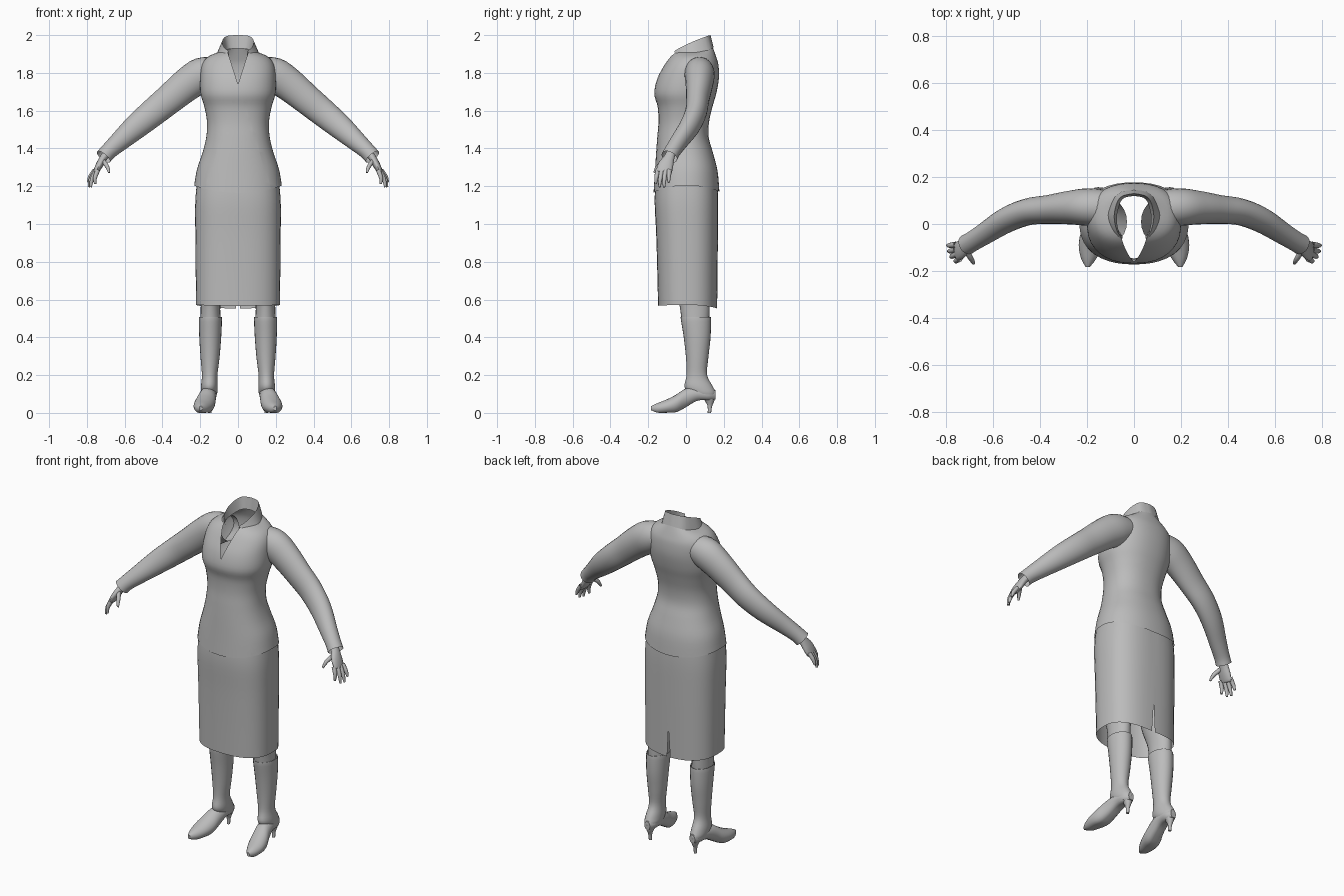
import bpy, bmesh
from math import cos, sin, pi, radians
from mathutils import Vector

cube = bpy.data.objects.get("Cube")
if cube:
    bpy.data.objects.remove(cube)

grey = bpy.data.materials.new("plain_grey")
grey.use_nodes = True
grey.diffuse_color = (0.5, 0.5, 0.5, 1)
grey.node_tree.nodes["Principled BSDF"].inputs["Base Color"].default_value = (0.5, 0.5, 0.5, 1)


def smooth_rows(rows, steps):
    """Catmull-Rom interpolation of parameter rows."""
    out = []
    last = len(rows) - 1
    for i in range(last):
        quad = [rows[max(i - 1, 0)], rows[i], rows[i + 1], rows[min(i + 2, last)]]
        for s in range(steps):
            t = s / steps
            out.append([b + 0.5 * t * (c - a + t * (2*a - 5*b + 4*c - d + t * (3*(b - c) + d - a)))
                        for a, b, c, d in zip(*quad)])
    return out + [list(rows[-1])]


def skin(name, rows, ring, steps=4, closed=True, cap_start=False, cap_end=False,
         mirror=False, cut=None, angle=50):
    """Loft rings made from interpolated rows; optionally cut a V out of it."""
    rows = smooth_rows(rows, steps)
    bm = bmesh.new()
    loops = []
    for i, row in enumerate(rows):
        ahead, behind = rows[min(i + 1, len(rows) - 1)], rows[max(i - 1, 0)]
        tangent = Vector(ahead[:3]) - Vector(behind[:3])
        loops.append([bm.verts.new(p) for p in ring(row, tangent)])
    n = len(loops[0])
    for a, b in zip(loops, loops[1:]):
        for j in range(n if closed else n - 1):
            k = (j + 1) % n
            bm.faces.new((a[j], a[k], b[k], b[j]))
    if cap_start:
        bm.faces.new(loops[0][::-1])
    if cap_end:
        bm.faces.new(loops[-1])
    if cut:
        cut_v(bm, *cut)
    bmesh.ops.recalc_face_normals(bm, faces=bm.faces[:])
    mesh = bpy.data.meshes.new(name)
    bm.to_mesh(mesh)
    bm.free()
    mesh.polygons.foreach_set("use_smooth", [True] * len(mesh.polygons))
    mesh.set_sharp_from_angle(angle=radians(angle))
    mesh.materials.append(grey)
    obj = bpy.data.objects.new(name, mesh)
    bpy.context.collection.objects.link(obj)
    if mirror:
        mod = obj.modifiers.new("mirror", 'MIRROR')
        mod.merge_threshold = 0.0005
    return obj


def cut_v(bm, apex, slope, side):
    """Remove a wedge with its point at height apex, on the front or back."""
    for sign in (1, -1):
        faces = [f for f in bm.faces if f.calc_center_median().y * side > 0.02]
        geom = set(faces)
        for f in faces:
            geom.update(f.verts, f.edges)
        bmesh.ops.bisect_plane(bm, geom=list(geom), dist=1e-5, plane_co=(0, 0, apex),
                               plane_no=(sign, 0, -slope))
    gone = [f for f in bm.faces if f.calc_center_median().y * side > 0.02
            and abs(f.calc_center_median().x) < (f.calc_center_median().z - apex) * slope]
    bmesh.ops.delete(bm, geom=gone, context='FACES')


def body_ring(power=2.3, n=40):
    """Row: centre x, height, front lift, back lift, half width, front y, back y."""
    def ring(row, _):
        cx, z, lift_f, lift_b, hw, yf, yb = row
        pts = []
        for i in range(n):
            c, s = cos(2 * pi * i / n), sin(2 * pi * i / n)
            r = (abs(c) ** power + abs(s) ** power) ** (-1 / power)
            lift = (lift_b if s > 0 else lift_f) * s * s
            pts.append((cx + hw * c * r, (yf + yb) / 2 + s * r * (yb - yf) / 2, z + lift))
        return pts
    return ring


def tube_ring(n=16, across=Vector((0, 1, 0))):
    """Row: centre x, y, z, radius across, radius upright."""
    def ring(row, tangent):
        t = tangent.normalized()
        u = (across - t * across.dot(t)).normalized()
        v = t.cross(u)
        return [Vector(row[:3]) + u * cos(2*pi*i/n) * row[3] + v * sin(2*pi*i/n) * row[4]
                for i in range(n)]
    return ring


def foot_ring(row, _, n=20):
    """Row: y, centre x, half width, sole height, top height."""
    y, cx, hw, low, high = row
    return [(cx + hw * cos(2*pi*i/n), y,
             (low + high) / 2 + (high - low) / 2 * max(-0.85, sin(2*pi*i/n)) )
            for i in range(n)]


# Fitted blouse with an open V neck
skin("blouse", [
    (0, 1.205, -.04, -.035, .232, -.172, .177),
    (0, 1.29, -.02, -.01, .217, -.165, .167),
    (0, 1.38, 0, 0, .187, -.158, .142),
    (0, 1.46, 0, 0, .168, -.152, .120),
    (0, 1.54, 0, 0, .164, -.146, .122),
    (0, 1.62, 0, 0, .178, -.150, .140),
    (0, 1.69, 0, 0, .198, -.168, .160),
    (0, 1.77, 0, 0, .200, -.152, .174),
    (0, 1.84, 0, 0, .192, -.116, .172),
    (0, 1.885, 0, 0, .160, -.085, .160),
    (0, 1.915, 0, .03, .090, -.055, .138)],
    body_ring(), cut=(1.74, .32, -1))

# Folded collar: inner edge, fold, outer edge
skin("collar", [
    (0, .120, 1.930, 0, .130, 2.0, 0, .146, 1.935),
    (.050, .105, 1.925, .060, .112, 1.995, .070, .128, 1.925),
    (.072, .040, 1.910, .084, .042, 1.968, .114, .050, 1.893),
    (.068, -.020, 1.900, .074, -.025, 1.937, .127, .000, 1.862),
    (.048, -.052, 1.890, .050, -.062, 1.915, .123, -.036, 1.840)],
    lambda row, _: [row[0:3], row[3:6], row[6:9]], closed=False, mirror=True, angle=40)

# Sleeves bending forward at the elbow, open at the cuff
skin("sleeves", [
    (.10, .065, 1.815, .075, .070),
    (.19, .072, 1.790, .080, .092),
    (.27, .070, 1.738, .072, .088),
    (.36, .062, 1.664, .062, .080),
    (.45, .052, 1.590, .057, .074),
    (.54, .018, 1.515, .053, .066),
    (.63, -.038, 1.435, .046, .052),
    (.685, -.072, 1.385, .043, .044),
    (.712, -.088, 1.355, .044, .044)], tube_ring(24), mirror=True)

# Hands
skin("palms", [
    (.685, -.075, 1.385, .024, .022),
    (.712, -.090, 1.350, .029, .020),
    (.735, -.108, 1.310, .041, .019),
    (.753, -.117, 1.275, .040, .014),
    (.757, -.119, 1.268, .030, .008)], tube_ring(), cap_end=True, mirror=True)
fingers = {
    "index_fingers": ((.742, -.148, 1.285), (.757, -.157, 1.245), (.756, -.160, 1.212)),
    "middle_fingers": ((.752, -.128, 1.280), (.773, -.137, 1.235), (.780, -.140, 1.195)),
    "ring_fingers": ((.757, -.108, 1.280), (.780, -.115, 1.235), (.790, -.116, 1.195)),
    "little_fingers": ((.758, -.088, 1.285), (.783, -.091, 1.250), (.794, -.091, 1.220)),
    "thumbs": ((.715, -.112, 1.335), (.693, -.148, 1.305), (.682, -.168, 1.272))}
for name, joints in fingers.items():
    rows = [(*p, r, r) for p, r in zip(joints, (.013, .011, .006))]
    skin(name, rows, tube_ring(10), cap_end=True, mirror=True)

# Pencil skirt with a back slit
skin("skirt", [
    (0, .572, -.005, -.02, .222, -.148, .165),
    (0, .75, 0, 0, .224, -.152, .167),
    (0, .95, 0, 0, .226, -.158, .169),
    (0, 1.12, 0, 0, .226, -.166, .170),
    (0, 1.24, 0, 0, .215, -.160, .165)],
    body_ring(2.6), cut=(.73, -.06, 1))

# Legs, then boot shafts
skin("legs", [
    (.145, .46, 0, 0, .055, -.020, .120),
    (.145, .58, 0, 0, .052, -.036, .125),
    (.135, .70, 0, 0, .066, -.070, .110),
    (.115, .90, 0, 0, .085, -.090, .110)],
    body_ring(2, 24), mirror=True)
skin("boot_shafts", [
    (.153, .075, 0, 0, .030, .050, .148),
    (.152, .105, 0, 0, .042, .015, .157),
    (.152, .140, 0, 0, .044, -.008, .142),
    (.150, .200, 0, 0, .041, .003, .112),
    (.148, .290, 0, 0, .050, .000, .118),
    (.147, .400, 0, 0, .058, -.012, .130),
    (.146, .500, 0, 0, .061, -.028, .132),
    (.146, .502, 0, 0, .055, -.022, .126)],
    body_ring(2, 24), cap_start=True, mirror=True)

# Pointed feet and slim heels
skin("boot_feet", [
    (.155, .150, .018, .068, .120),
    (.120, .151, .037, .062, .130),
    (.060, .155, .042, .058, .140),
    (.000, .164, .047, .022, .130),
    (-.050, .176, .054, -.003, .098),
    (-.100, .186, .049, -.005, .072),
    (-.150, .193, .031, -.003, .052),
    (-.184, .197, .008, .012, .036)],
    foot_ring, cap_start=True, cap_end=True, mirror=True)
skin("heels", [
    (.150, .122, .090, .034, .032),
    (.150, .126, .062, .024, .020),
    (.150, .126, .035, .012, .011),
    (.150, .124, .000, .009, .009)], tube_ring(12), cap_end=True, mirror=True)
